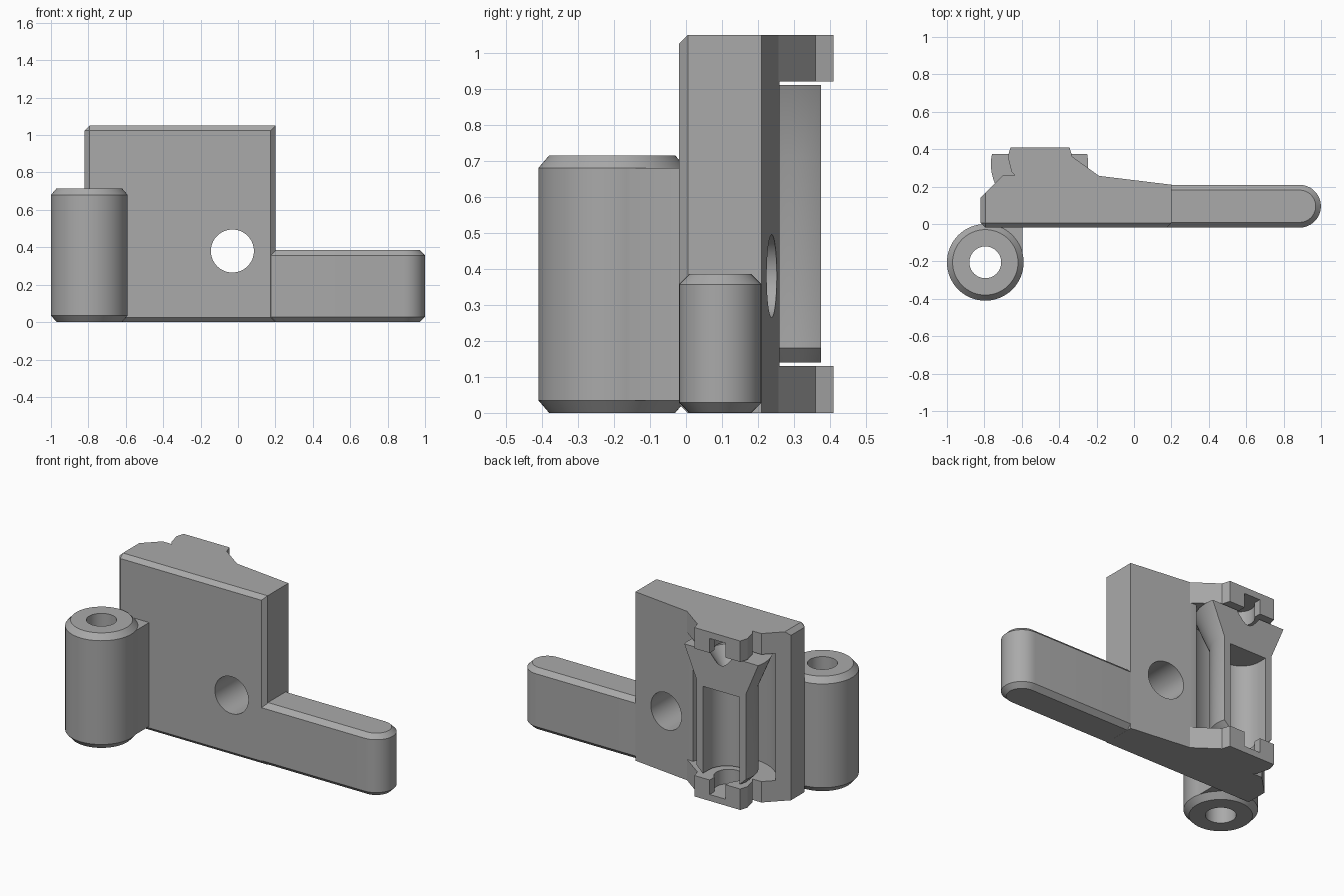
import bpy, bmesh, math

if "Cube" in bpy.data.objects:
    bpy.data.objects.remove(bpy.data.objects["Cube"])

grey = bpy.data.materials.new("plain_grey")
grey.use_nodes = True
GREY = (0.4, 0.4, 0.4, 1)
grey.diffuse_color = GREY
grey.node_tree.nodes["Principled BSDF"].inputs["Base Color"].default_value = GREY

AX, AY = -0.505, 0.32      # axis of the roller holder
FRONT = -0.02


def make(name, bm):
    bmesh.ops.recalc_face_normals(bm, faces=bm.faces)
    mesh = bpy.data.meshes.new(name)
    bm.to_mesh(mesh)
    bm.free()
    mesh.materials.append(grey)
    ob = bpy.data.objects.new(name, mesh)
    bpy.context.collection.objects.link(ob)
    return ob


def prism(name, outline, z0, z1, chamfer=0, rule=None):
    """Extrude a plan outline and chamfer the edges picked by a rule."""
    bm = bmesh.new()
    face = bm.faces.new([bm.verts.new((x, y, z0)) for x, y in outline])
    up = bmesh.ops.extrude_face_region(bm, geom=[face])["geom"]
    for v in up:
        if isinstance(v, bmesh.types.BMVert):
            v.co.z = z1
    if rule:
        edges = [e for e in bm.edges if rule(e.verts[0].co, e.verts[1].co)]
        bmesh.ops.bevel(bm, geom=edges, offset=chamfer, segments=1, affect='EDGES')
    return make(name, bm)


def box(name, x0, x1, y0, y1, z0, z1):
    return prism(name, [(x0, y0), (x1, y0), (x1, y1), (x0, y1)], z0, z1)


def turned(name, x, y, profile, n=64):
    """Stack of rings (radius, height), capped at both ends."""
    bm = bmesh.new()
    rings = [[bm.verts.new((x + r * math.cos(math.tau * i / n),
                            y + r * math.sin(math.tau * i / n), z)) for i in range(n)]
             for r, z in profile]
    for a, b in zip(rings, rings[1:]):
        for i in range(n):
            j = (i + 1) % n
            bm.faces.new((a[i], a[j], b[j], b[i]))
    bm.faces.new(rings[0])
    bm.faces.new(rings[-1])
    return make(name, bm)


def combine(ob, other, op):
    """Apply a boolean and drop the helper."""
    mod = ob.modifiers.new(op.lower(), 'BOOLEAN')
    mod.operation, mod.object, mod.solver = op, other, 'EXACT'
    bpy.context.view_layer.objects.active = ob
    bpy.ops.object.modifier_apply(modifier=mod.name)
    bpy.data.objects.remove(other)


def cut(ob, other):
    combine(ob, other, 'DIFFERENCE')


def join(ob, other):
    combine(ob, other, 'UNION')


# Upright plate with chamfered front border and left top edge
def plate_rule(a, b):
    front = max(a.y, b.y) < 0
    side_top = min(a.z, b.z) > 1 and max(a.x, b.x) < -0.8
    return front or side_top


plate = prism("mounting_plate",
              [(-0.82, FRONT), (0.2, FRONT), (0.2, 0.21), (-0.21, 0.26), (-0.7, 0.26), (-0.82, 0.14)],
              0, 1.05, 0.025, plate_rule)

# Brackets holding the roller holder at both ends
BRACKET = [(-0.17, 0.15), (-0.17, 0.245), (-0.33, 0.36), (-0.345, 0.41), (-0.66, 0.41),
           (-0.675, 0.36), (-0.655, 0.28), (-0.61, 0.23), (-0.61, 0.15)]
for z0, z1 in ((0, 0.13), (0.92, 1.05)):
    join(plate, prism("bracket", BRACKET, z0, z1))

# Cavity behind the holder, and pivot pockets with rear slots
cut(plate, turned("cavity", AX, AY, [(0.28, 0.13), (0.28, 0.92)]))
for z0, z1 in ((0.04, 0.2), (0.85, 1.01)):
    cut(plate, turned("pocket", AX, 0.3, [(0.085, z0), (0.085, z1)], 32))
    cut(plate, box("slot", AX - 0.055, AX + 0.055, 0.3, 0.5, z0, z1))

# Arm with rounded end
R, CX, CY = 0.1145, 0.885, 0.095
arc = [(CX + R * math.cos(math.radians(t)), CY + R * math.sin(math.radians(t)))
       for t in range(-90, 91, 10)]
join(plate, prism("arm", [(0.12, CY - R)] + arc + [(0.12, CY + R)], 0.0005, 0.385, 0.028,
                  lambda a, b: abs(a.z - b.z) < 0.01))

# Bolt hole through the plate
hole = turned("bolt_hole", 0, 0, [(0.115, -0.5), (0.115, 0.5)])
hole.rotation_euler.x = math.pi / 2
hole.location = (-0.03, 0.1, 0.38)
bpy.context.view_layer.update()
cut(plate, hole)

# Hinge barrel with a web joining it to the plate
join(plate, box("web", -0.8, -0.597, -0.2, 0.02, 0.035, 0.68))
join(plate, turned("hinge_barrel", -0.795, -0.205,
                   [(0.175, 0), (0.205, 0.035), (0.205, 0.68), (0.175, 0.715)]))
cut(plate, turned("barrel_bore", -0.795, -0.205, [(0.085, -0.1), (0.085, 0.9)]))

# Roller holder: flared head, open trough and flat back
holder = turned("roller_holder", AX, AY,
                [(0.14, 0.14), (0.178, 0.18), (0.178, 0.71), (0.26, 0.91)])
cut(holder, turned("trough", AX, AY, [(0.125, 0.05), (0.125, 0.68)]))
cut(holder, box("trough_mouth", AX - 0.125, AX + 0.125, AY, 0.7, 0.05, 0.68))
cut(holder, turned("pivot_cone", AX, AY, [(0.004, 0.76), (0.11, 0.93)]))
cut(holder, box("back_trim", -1, 0, 0.375, 0.8, 0, 1.1))

# Smooth the round walls, keep corners sharp
bpy.ops.object.select_all(action='DESELECT')
for ob in (plate, holder):
    ob.select_set(True)
    bpy.context.view_layer.objects.active = ob
bpy.ops.object.shade_smooth_by_angle(angle=math.radians(25))
